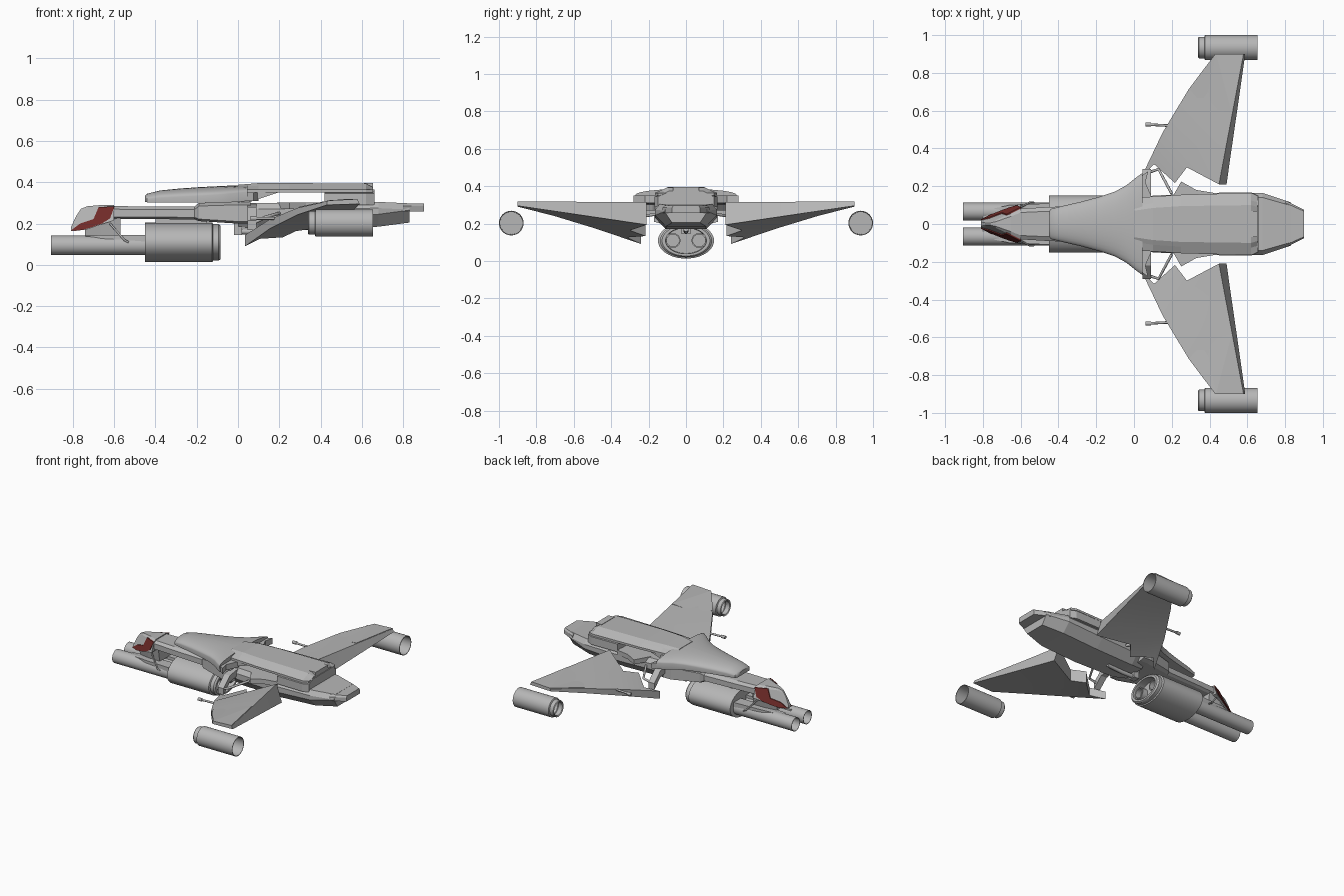
import bpy, bmesh, math


def material(name, rgb):
    m = bpy.data.materials.new(name)
    m.diffuse_color = (*rgb, 1)
    return m


GREY = material("hull grey", (0.47, 0.47, 0.47))
RED = material("dark red", (0.17, 0.025, 0.022))


def build(name, verts, faces, mat=GREY, smooth=None):
    bm = bmesh.new()
    vs = [bm.verts.new(v) for v in verts]
    for f in faces:
        bm.faces.new([vs[i] for i in f])
    big = [f for f in bm.faces if len(f.verts) > 4]
    bmesh.ops.triangulate(bm, faces=big)
    bmesh.ops.recalc_face_normals(bm, faces=bm.faces)
    me = bpy.data.meshes.new(name)
    bm.to_mesh(me)
    bm.free()
    me.materials.append(mat)
    ob = bpy.data.objects.new(name, me)
    bpy.context.collection.objects.link(ob)
    if smooth:
        bpy.ops.object.select_all(action='DESELECT')
        ob.select_set(True)
        bpy.context.view_layer.objects.active = ob
        bpy.ops.object.shade_smooth_by_angle(angle=math.radians(smooth))
    return ob


def loft(name, rings, mat=GREY, smooth=None, caps=True, closed=False):
    n, m = len(rings[0]), len(rings)
    faces = []
    for r in range(m if closed else m - 1):
        a, b = r * n, ((r + 1) % m) * n
        faces += [(a + i, a + (i + 1) % n, b + (i + 1) % n, b + i) for i in range(n)]
    if caps and not closed:
        faces += [tuple(range(n)), tuple(range((m - 1) * n, m * n))]
    return build(name, [v for r in rings for v in r], faces, mat, smooth)


def section(x, half):
    """Closed ring from a half outline (y, z) listed from top to bottom."""
    return [(x, y, z) for y, z in half] + [(x, -y, z) for y, z in reversed(half)]


def box(name, x0, x1, y0, y1, z0, z1):
    ring = lambda x: [(x, y0, z0), (x, y1, z0), (x, y1, z1), (x, y0, z1)]
    return loft(name, [ring(x0), ring(x1)])


def lathe(name, profile, cy, cz, ysc=1.0, n=32, closed=True):
    """Turn (x, radius) points round an axis along x."""
    rings = [[(x, cy + ysc * r * math.cos(2 * math.pi * i / n),
               cz + r * math.sin(2 * math.pi * i / n)) for i in range(n)] for x, r in profile]
    return loft(name, rings, smooth=35, closed=closed)


def pipe(name, points, radius):
    cu = bpy.data.curves.new(name, 'CURVE')
    cu.dimensions = '3D'
    cu.bevel_depth, cu.bevel_resolution, cu.use_fill_caps = radius, 2, True
    sp = cu.splines.new('POLY')
    sp.points.add(len(points) - 1)
    for p, c in zip(sp.points, points):
        p.co = (*c, 1)
    cu.materials.append(GREY)
    ob = bpy.data.objects.new(name, cu)
    bpy.context.collection.objects.link(ob)


# Domed upper shell, flaring from the neck to the wing roots
rings = []
for x, w, zb, ze, zt in [(-0.45, 0.065, 0.305, 0.312, 0.335), (-0.44, 0.08, 0.303, 0.318, 0.345),
                         (-0.38, 0.095, 0.303, 0.325, 0.36), (-0.28, 0.118, 0.303, 0.33, 0.37),
                         (-0.18, 0.145, 0.303, 0.335, 0.377), (-0.1, 0.172, 0.303, 0.34, 0.381),
                         (-0.04, 0.205, 0.303, 0.345, 0.384), (0.01, 0.245, 0.305, 0.35, 0.386),
                         (0.045, 0.27, 0.31, 0.354, 0.386)]:
    dome = [(w * math.sin(a), ze + (zt - ze) * math.cos(a))
            for a in [math.pi / 2 * k / 8 for k in range(1, 9)]]
    rings.append(section(x, [(0.0001, zt)] + dome + [(w * 0.98, zb), (0.0001, zb)]))
loft("upper_shell", rings, smooth=40)

# Upper deck with its raised ridge, its wedge-shaped root, and the block behind it
loft("upper_deck", [section(x, [(r, zt), (r + 0.025, zt - 0.012), (w, 0.365), (w, 0.35)])
                    for x, r, w, zt in [(0.0, 0.07, 0.14, 0.388), (0.1, 0.085, 0.145, 0.396),
                                        (0.25, 0.095, 0.155, 0.396), (0.62, 0.1, 0.165, 0.394),
                                        (0.655, 0.09, 0.15, 0.375)]])
root = [(0.0, 0.303), (0.06, 0.306), (0.2, 0.352), (0.2, 0.36), (0.0, 0.36)]
loft("deck_root", [[(x, y, z) for x, z in root] for y in (-0.14, 0.14)])
loft("rear_block", [section(x, [(0.1, 0.365), (w, 0.345), (w, 0.29)])
                    for x, w in [(0.42, 0.165), (0.62, 0.168), (0.66, 0.15)]])
box("rear_hatch", 0.61, 0.655, -0.07, 0.07, 0.36, 0.397)

# Lower hull and the tapering tail
loft("lower_hull", [section(x, [(w * 0.85, zt), (w, zt - 0.03), (w, zb + 0.06), (w * 0.65, zb)])
                    for x, w, zb, zt in [(0.0, 0.12, 0.185, 0.3), (0.1, 0.15, 0.17, 0.3),
                                         (0.4, 0.165, 0.17, 0.3), (0.68, 0.165, 0.185, 0.305),
                                         (0.83, 0.115, 0.205, 0.298)]])
loft("tail_plate", [section(x, [(w * 0.9, 0.297), (w, 0.285), (w, 0.258)])
                    for x, w in [(0.8, 0.125), (0.84, 0.105), (0.9, 0.075)]])

# Neck between cockpit and hull
loft("neck", [section(x, [(w * 0.75, zt), (w, zt - 0.015), (w, zb + 0.01), (w * 0.8, zb)])
              for x, w, zb, zt in [(-0.62, 0.08, 0.222, 0.285), (-0.45, 0.09, 0.222, 0.283),
                                   (-0.21, 0.1, 0.22, 0.283), (-0.19, 0.12, 0.212, 0.3),
                                   (0.0, 0.17, 0.2, 0.306), (0.06, 0.17, 0.2, 0.306)]])


# Cockpit, with sides that lean in towards the roof
def cab_half(x, z):
    return max(0.008, 0.02 + (x + 0.81) * 0.5 - 0.36 * (z - 0.165))


def cab_ring(x, zb, zt):
    return section(x, [(cab_half(x, zt) * 0.75, zt), (cab_half(x, zt - 0.012), zt - 0.012),
                       (cab_half(x, zb), zb)])


loft("cockpit", [cab_ring(x, zb, zt) for x, zb, zt in
                 [(-0.81, 0.163, 0.18), (-0.785, 0.165, 0.235), (-0.76, 0.168, 0.272),
                  (-0.73, 0.172, 0.284), (-0.65, 0.2, 0.291), (-0.6, 0.215, 0.291)]])
window = [(-0.81, 0.166), (-0.765, 0.2), (-0.7, 0.222), (-0.675, 0.28), (-0.598, 0.283),
          (-0.62, 0.225), (-0.66, 0.2), (-0.71, 0.182), (-0.76, 0.168)]
for s in (1, -1):
    loft("red_window", [[(x, s * (cab_half(x, z) + d), z) for x, z in window]
                        for d in (-0.002, 0.006)], RED)
loft("chin", [section(x, [(w, zt), (w * 0.8, zb)]) for x, w, zb, zt in
              [(-0.74, 0.045, 0.14, 0.175), (-0.66, 0.07, 0.13, 0.205), (-0.57, 0.075, 0.14, 0.23)]])

# Elliptical gun drum, hollow at the back, with a pylon to the neck
lathe("gun_drum", [(-0.45, 0.05), (-0.45, 0.096), (-0.125, 0.096), (-0.12, 0.089), (-0.095, 0.089),
                   (-0.085, 0.082), (-0.085, 0.07), (-0.14, 0.068), (-0.14, 0.03)],
      0, 0.109, 1.56, 48, closed=False)
box("drum_pylon", -0.4, -0.15, -0.04, 0.04, 0.18, 0.235)

# Belly mount and the feed pipe running back under the hull
box("belly_mount", -0.02, 0.02, -0.025, 0.025, 0.145, 0.21)
pipe("feed_pipe", [(0.0, 0, 0.162), (0.1, 0, 0.16), (0.22, 0, 0.17)], 0.014)

for s in (1, -1):
    # Twin barrels with open muzzles, and their rear nozzles
    lathe("barrel", [(-0.905, 0.047), (-0.3, 0.047), (-0.3, 0.04), (-0.905, 0.044)],
          s * 0.066, 0.095)
    lathe("drum_nozzle", [(-0.15, 0.04), (-0.1, 0.04), (-0.1, 0.033), (-0.15, 0.033)],
          s * 0.07, 0.11)
    loft("barrel_fairing", [[(x, s * 0.03, 0.1), (x, s * w, 0.1), (x, s * w, z), (x, s * 0.03, z)]
                            for x, w, z in [(-0.8, 0.07, 0.135), (-0.66, 0.1, 0.145),
                                            (-0.44, 0.11, 0.145)]])
    pipe("chin_strut", [(-0.62, s * 0.08, 0.2), (-0.55, s * 0.115, 0.12), (-0.53, s * 0.115, 0.11)],
         0.005)
    # Wing tip engine: a tube with a narrower intake lip and an inner bulkhead
    lathe("wing_engine", [(0.345, 0.046), (0.34, 0.053), (0.345, 0.057), (0.372, 0.057),
                          (0.376, 0.066), (0.655, 0.066), (0.655, 0.062), (0.39, 0.06),
                          (0.375, 0.046)], s * 0.934, 0.203)
    lathe("engine_bulkhead", [(0.41, 0.061), (0.415, 0.061)], s * 0.934, 0.203, closed=False)


# Wings: a drooping leading edge and a sloped trailing face
def wing_z(x, y):
    f = 1 - 0.88 * (y - 0.21) / 0.69
    d = max(0.0, 0.45 + 0.13 * (y - 0.21) / 0.69 - x)
    return 0.315 - 0.42 * d * f, (0.115 - 0.155 * d) * f + 0.006


wing = [(0.43, 0.9), (0.58, 0.9), (0.519, 0.576), (0.476, 0.35), (0.45, 0.21), (0.28, 0.3),
        (0.217, 0.217), (0.106, 0.317), (0.035, 0.24), (0.153, 0.487), (0.29, 0.714)]
wing_patches = [(0, 1, 2, 10), (10, 2, 3, 9), (9, 3, 4, 5), (9, 5, 6, 7), (9, 7, 8)]
panel = [(0.435, 0.9), (0.578, 0.9), (0.518, 0.585), (0.375, 0.62), (0.295, 0.71)]
for s in (1, -1):
    top, bottom, n = [], [], len(wing)
    for i, (x, y) in enumerate(wing):
        z, t = wing_z(x, y)
        shift = 0.04 - 0.045 * (y - 0.21) if 1 <= i <= 4 else 0
        top.append((x, s * y, z))
        bottom.append((x + shift, s * y, z - t))
    faces = [(i, (i + 1) % n, n + (i + 1) % n, n + i) for i in range(n)]
    faces += wing_patches + [tuple(n + i for i in p) for p in wing_patches]
    build("wing", top + bottom, faces, smooth=22)
    # Raised outer wing panel
    loft("outer_wing_panel", [[(x, s * y, wing_z(x, y)[0] + d) for x, y in panel]
                              for d in (-0.002, 0.004)])
    # Wing gun
    pipe("wing_gun", [(0.065, s * 0.527, 0.225), (0.2, s * 0.52, 0.225)], 0.007)
    pipe("gun_muzzle", [(0.06, s * 0.527, 0.225), (0.09, s * 0.527, 0.225)], 0.011)
    # Wing hinge and its strut
    loft("wing_hinge", [[(x, s * y, z) for x, z in
                         [(0.045, z0), (0.09, z0), (0.09, z0 + 0.045), (0.045, z0 + 0.045)]]
                        for y, z0 in [(0.12, 0.25), (0.22, 0.235), (0.29, 0.17)]])
    pipe("hinge_strut", [(0.07, s * 0.27, 0.2), (0.13, s * 0.29, 0.23), (0.2, s * 0.16, 0.25)], 0.008)
    # Pointed fairings beside the hull
    fairing = [(0.19, 0.12), (0.25, 0.225), (0.33, 0.18), (0.42, 0.165), (0.42, 0.12)]
    loft("side_fairing", [[(x, s * y, z) for x, y in fairing] for z in (0.27, 0.303)])
    shoulder = [(0.02, 0.13), (0.02, 0.24), (0.075, 0.28), (0.06, 0.22), (0.1, 0.13)]
    loft("shoulder_fairing", [[(x, s * y, z) for x, y in shoulder] for z in (0.31, 0.35)])
